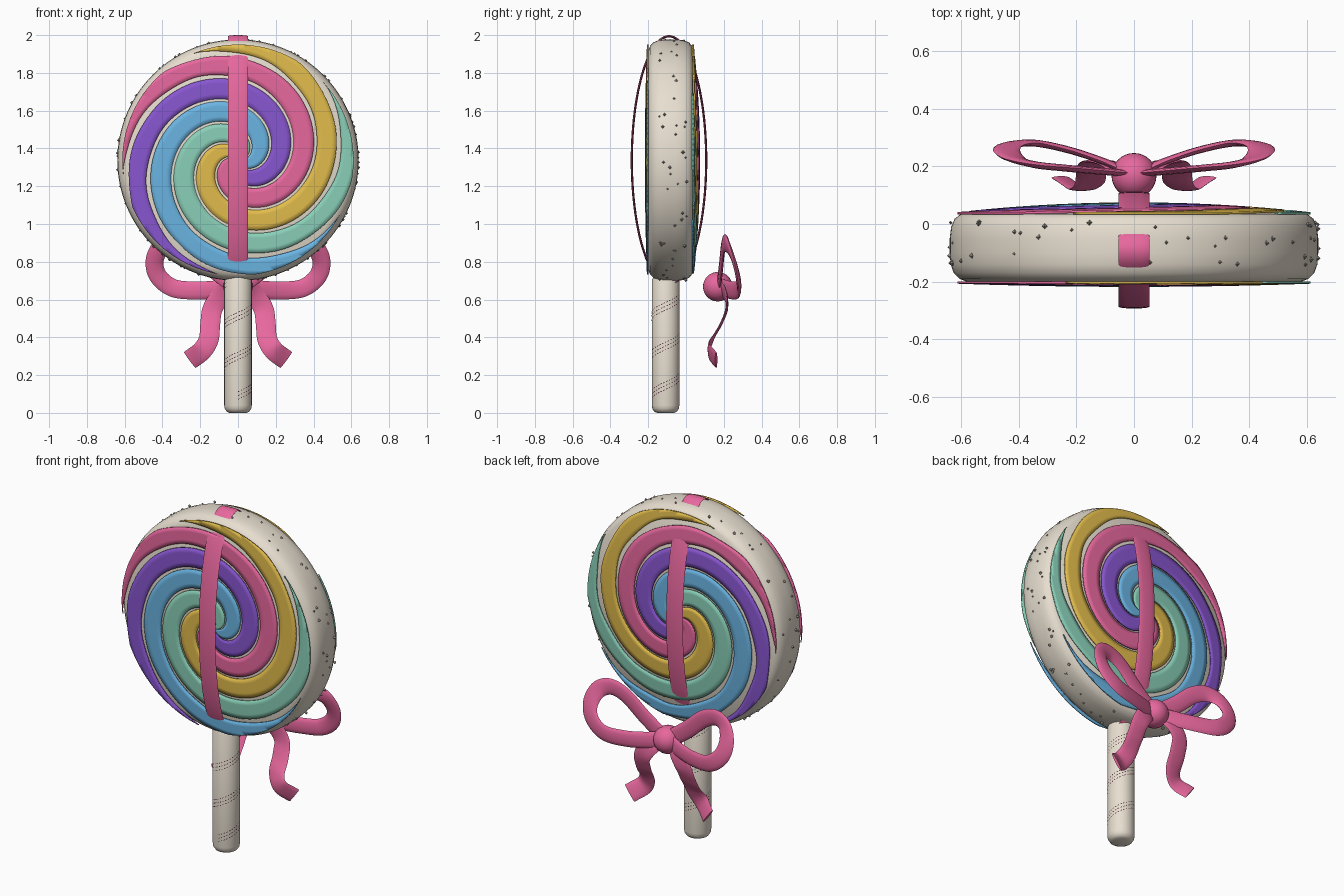
import bpy, bmesh, math, random
from mathutils import Vector

random.seed(4)
if "Cube" in bpy.data.objects:
    bpy.data.objects.remove(bpy.data.objects["Cube"], do_unlink=True)


def material(name, r, g, b):
    lin = [(c / 255 / 12.92) if c < 11 else ((c / 255 + 0.055) / 1.055) ** 2.4 for c in (r, g, b)]
    m = bpy.data.materials.new(name)
    m.use_nodes = True
    m.diffuse_color = (*lin, 1)
    m.node_tree.nodes["Principled BSDF"].inputs["Base Color"].default_value = (*lin, 1)
    return m


cream = material("cream", 236, 227, 212)
pink = material("pink", 232, 104, 158)
purple = material("purple", 136, 86, 208)
blue = material("blue", 106, 180, 226)
teal = material("teal", 138, 208, 184)
yellow = material("yellow", 226, 188, 76)
grey = material("sugar grey", 170, 163, 152)
maroon = material("dark maroon", 70, 24, 44)


def finish(name, bm, mat, smooth=True):
    bmesh.ops.remove_doubles(bm, verts=bm.verts, dist=0.0003)
    bmesh.ops.recalc_face_normals(bm, faces=bm.faces)
    me = bpy.data.meshes.new(name)
    bm.to_mesh(me)
    bm.free()
    ob = bpy.data.objects.new(name, me)
    bpy.context.collection.objects.link(ob)
    me.materials.append(mat)
    if smooth:
        bpy.ops.object.select_all(action="DESELECT")
        ob.select_set(True)
        bpy.context.view_layer.objects.active = ob
        bpy.ops.object.shade_smooth_by_angle(angle=math.radians(40))
    return ob


def skin(bm, rows, wrap_rows=False, wrap_cols=False):
    """Join rows of points with quads."""
    vs = [[bm.verts.new(p) for p in row] for row in rows]
    n, m = len(vs), len(vs[0])
    for i in range(n if wrap_rows else n - 1):
        for j in range(m if wrap_cols else m - 1):
            a, b = vs[i], vs[(i + 1) % n]
            k = (j + 1) % m
            bm.faces.new((a[j], a[k], b[k], b[j]))
    return vs


def lathe(name, profile, place, mat, segs=96):
    """Spin (radius, height) points; place maps radius, angle, height to space."""
    bm = bmesh.new()
    skin(bm, [[place(r, math.tau * s / segs, h) for s in range(segs)] for r, h in profile], wrap_cols=True)
    return finish(name, bm, mat)


def smooth_path(pts, steps=8):
    """Catmull-Rom curve through the points."""
    p = [Vector(q) for q in pts]
    p = [2 * p[0] - p[1]] + p + [2 * p[-1] - p[-2]]
    out = []
    for a, b, c, d in zip(p, p[1:], p[2:], p[3:]):
        for s in range(steps):
            t = s / steps
            out.append(0.5 * (2 * b + (c - a) * t + (2 * a - 5 * b + 4 * c - d) * t * t
                              + (3 * b - a - 3 * c + d) * t ** 3))
    return out + [p[-2]]


def ribbon(name, path, facing, width, thick, closed=False, sides=12):
    """Sweep a flat oval along a path; facing gives the flat side's direction."""
    rows, n = [], len(path)
    for i, p in enumerate(path):
        nxt = path[(i + 1) % n] if closed else path[min(i + 1, n - 1)]
        prv = path[i - 1] if closed else path[max(i - 1, 0)]
        t = (nxt - prv).normalized()
        side = t.cross(facing(p)).normalized()
        up = side.cross(t)
        rows.append([p + side * math.cos(a) * width / 2 + up * math.sin(a) * thick / 2
                     for a in (math.tau * k / sides for k in range(sides))])
    bm = bmesh.new()
    vs = skin(bm, rows, closed, True)
    if not closed:
        bm.faces.new(vs[0])
        bm.faces.new(vs[-1])
    return finish(name, bm, pink)


CZ = 1.338


def around_y(r, a, y):
    return Vector((r * math.cos(a), y, CZ + r * math.sin(a)))


# Candy body: thick rounded disc
lathe("candy_disc", [(0, -.21), (.3, -.208), (.58, -.2), (.605, -.19), (.625, -.17), (.636, -.14), (.639, -.1),
                     (.639, -.05), (.634, -.01), (.622, .018), (.6, .035), (.3, .052), (0, .06)],
      around_y, cream, 128)

# Swirl: five spiral bands on each face
PITCH, RIM = 0.63, 0.612


def front_face(r):
    return -.203 - .011 * (1 - (r / RIM) ** 2)


def back_face(r):
    return .037 + .034 * (1 - (r / RIM) ** 2)


def swirl(name, start, mat, face, outer_gap):
    rows = []
    for i in range(161):
        rc = -.06 + .74 * i / 160
        a = -math.pi / 2 + math.tau * (rc - start) / PITCH
        taper = max(0, min(1, (rc - .42) / .15))
        half = .056 - outer_gap * taper * (1 + .35 * math.sin(a * 9 + start * 50))
        row = []
        for v in (-1, -.5, 0, .5, 1):
            r = max(0, min(RIM, rc + v * half))
            row.append(around_y(r, a, face(r)))
        rows.append(row)
    bm = bmesh.new()
    skin(bm, rows)
    bmesh.ops.dissolve_degenerate(bm, edges=bm.edges, dist=.0004)
    ob = finish(name, bm, mat)
    mod = ob.modifiers.new("thickness", "SOLIDIFY")
    mod.thickness, mod.offset = .008, 0


for k, (label, mat) in enumerate([("purple", purple), ("pink", pink), ("yellow", yellow),
                                  ("teal", teal), ("blue", blue)]):
    swirl(label + "_swirl_front", .05 + k * PITCH / 5, mat, front_face, .009)
    swirl(label + "_swirl_back", .05 + k * PITCH / 5, mat, back_face, .016)

# Sugar crystals on the rim
bm = bmesh.new()
for i in range(75):
    a, y = random.uniform(0, math.tau), random.uniform(-.15, .01)
    made = bmesh.ops.create_uvsphere(bm, u_segments=4, v_segments=2, radius=random.uniform(.006, .011))
    bmesh.ops.translate(bm, verts=made["verts"], vec=around_y(.638, a, y))
finish("sugar_crystals", bm, grey, False)

# Stick with rounded ends
SY, SR = -.108, .073


def around_z(r, a, z):
    return Vector((r * math.cos(a), SY + r * math.sin(a), z))


lathe("stick", [(0, 0), (.045, 0), (.06, .007), (.07, .022), (SR, .04), (SR, .7), (.06, .73), (0, .735)],
      around_z, cream, 48)

# Dashed twist lines wound round the stick
bm = bmesh.new()
for line in range(3):
    for i in range(90):
        a = -math.pi / 2 + i * .2
        z = .07 + line * .02 + .21 * i * .2 / math.tau
        rise = .21 * .1 / math.tau
        skin(bm, [[around_z(SR + .0008, a + da, z + dz + rise * (da > 0)) for da in (0, .1)] for dz in (0, .004)])
finish("stick_twist_lines", bm, maroon, False)

# Ribbon hoop round the candy
centre = Vector((0, -.09, CZ))
hoop = [centre + Vector((0, .197 * math.cos(t), .656 * math.sin(t)))
        for t in (math.tau * i / 96 for i in range(96))]
ribbon("ribbon_hoop", hoop, lambda p: p - centre, .108, .012, True)

# Bow: knot, two loops, two tails
bpy.ops.mesh.primitive_uv_sphere_add(segments=32, ring_count=16, radius=.078, location=(0, .168, .668))
knot = bpy.context.object
knot.name = "bow_knot"
knot.data.materials.append(pink)
bpy.ops.object.shade_smooth()

loop = [(.02, .18, .67), (.1, .215, .655), (.22, .255, .648), (.34, .28, .66), (.42, .275, .72), (.442, .255, .8),
        (.41, .225, .875), (.34, .205, .9), (.25, .195, .865), (.14, .185, .77), (.02, .175, .68)]
tail = [(.03, .17, .68), (.09, .21, .62), (.135, .215, .55), (.147, .185, .47), (.155, .14, .39),
        (.19, .122, .33), (.255, .16, .28)]
for label, s in (("left", 1), ("right", -1)):
    for part, pts, w, t in (("loop", loop, .095, .024), ("tail", tail, .105, .014)):
        ribbon(f"bow_{part}_{label}", smooth_path([(s * x, y, z) for x, y, z in pts]),
               lambda p: Vector((0, 1, 0)), w, t)
